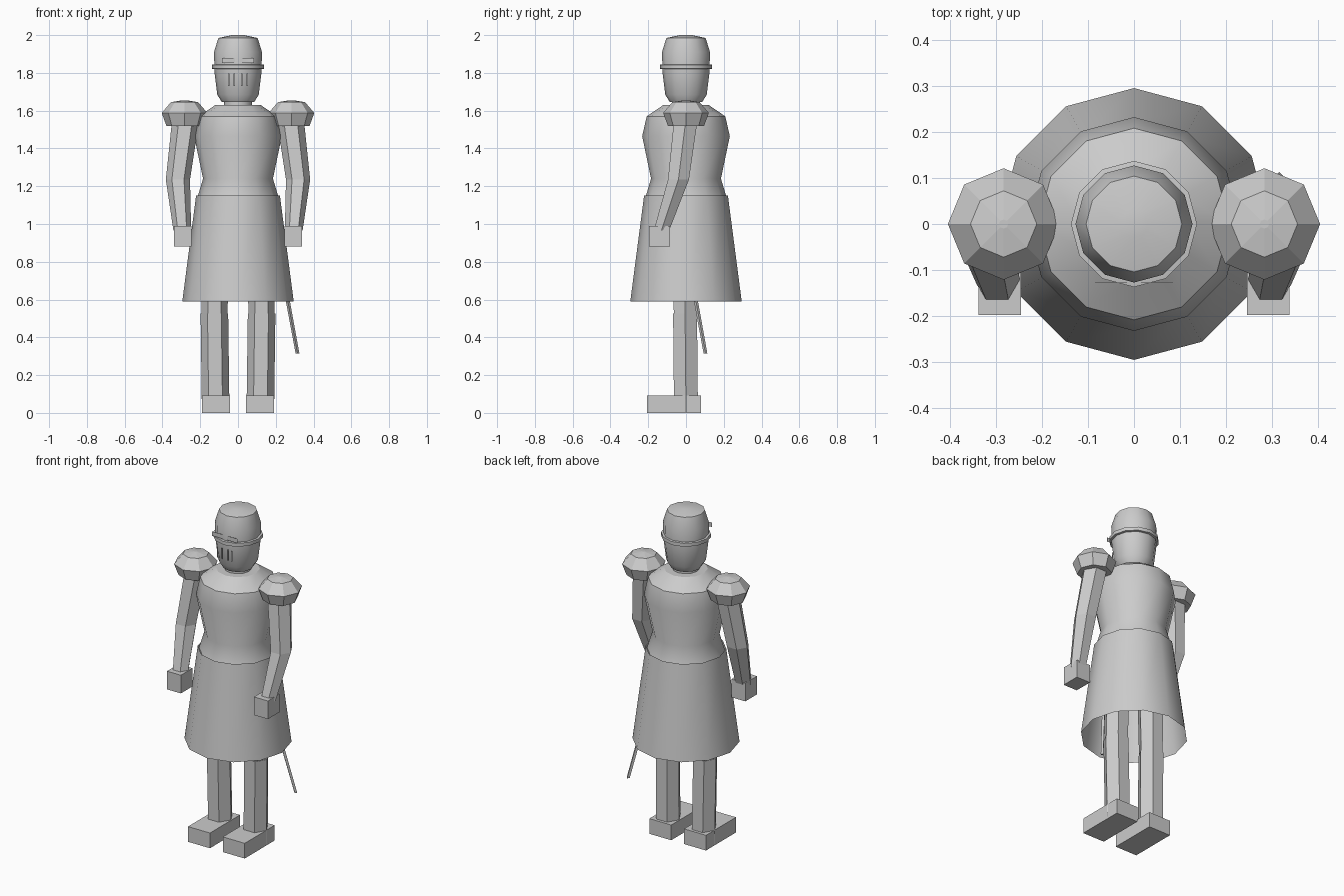
import bpy, bmesh, math
from mathutils import Vector

cube = bpy.data.objects.get("Cube")
if cube:
    bpy.data.objects.remove(cube, do_unlink=True)

steel = bpy.data.materials.new("plain_grey")
steel.use_nodes = True
GREY = (0.6, 0.6, 0.6, 1)
steel.diffuse_color = GREY
steel.node_tree.nodes["Principled BSDF"].inputs["Base Color"].default_value = GREY


def finish(name, bm, smooth=False):
    bmesh.ops.recalc_face_normals(bm, faces=bm.faces)
    mesh = bpy.data.meshes.new(name)
    bm.to_mesh(mesh)
    bm.free()
    mesh.materials.append(steel)
    obj = bpy.data.objects.new(name, mesh)
    bpy.context.collection.objects.link(obj)
    if smooth:
        bpy.ops.object.select_all(action='DESELECT')
        obj.select_set(True)
        bpy.context.view_layer.objects.active = obj
        bpy.ops.object.shade_smooth_by_angle(angle=math.radians(35))
    return obj


def loft(name, path, sides, capped=True, smooth=False):
    """Stack level rings; each path entry is (x, y, z, radius)."""
    bm = bmesh.new()
    rings = []
    for x, y, z, r in path:
        angles = [math.tau * i / sides for i in range(sides)]
        rings.append([bm.verts.new((x + r * math.cos(a), y + r * math.sin(a), z)) for a in angles])
    for low, high in zip(rings, rings[1:]):
        for i in range(sides):
            j = (i + 1) % sides
            bm.faces.new((low[i], low[j], high[j], high[i]))
    if capped:
        bm.faces.new(rings[0])
        bm.faces.new(rings[-1])
    return finish(name, bm, smooth)


def turned(name, profile, sides=12, x=0, **options):
    return loft(name, [(x, 0, z, r) for r, z in profile], sides, **options)


def box(name, low, high):
    bm = bmesh.new()
    bmesh.ops.create_cube(bm, size=1)
    low, high = Vector(low), Vector(high)
    for v in bm.verts:
        v.co = (low + high) / 2 + v.co * (high - low)
    return finish(name, bm)


def front_plate(name, x, z, width, height, y=-0.127):
    """Thin flat plate facing the front."""
    return box(name, (x - width / 2, y - 0.001, z - height / 2),
               (x + width / 2, y, z + height / 2))


# Body: torso, open skirt and neck
turned("torso", [(0.215, 1.14), (0.185, 1.24), (0.232, 1.465), (0.208, 1.57), (0.12, 1.63)], smooth=True)
turned("skirt", [(0.295, 0.59), (0.222, 1.15)], capped=False, smooth=True)
turned("neck", [(0.075, 1.62), (0.075, 1.66)], smooth=True)

# Head with helmet band
turned("head", [(0.085, 1.645), (0.11, 1.685), (0.124, 1.80), (0.127, 1.91),
                (0.104, 1.985), (0.03, 2.0)], smooth=True)
turned("helmet_band", [(0.128, 1.82), (0.137, 1.822), (0.137, 1.843), (0.128, 1.845)], smooth=True)

for side, s in (("left", 1), ("right", -1)):
    # Visor openings
    front_plate(side + "_eye_plate", s * 0.05, 1.865, 0.07, 0.026)
    for i, x in enumerate((0.02, 0.048)):
        front_plate(f"{side}_breath_slit_{i + 1}", s * x, 1.763, 0.008, 0.065)

    # Shoulder guard, arm and hand
    turned(side + "_shoulder_guard", [(0.096, 1.52), (0.121, 1.588), (0.072, 1.645), (0.01, 1.655)],
           sides=8, x=s * 0.283)
    loft(side + "_arm", [(s * 0.295, -0.13, 0.965, 0.047), (s * 0.318, -0.04, 1.235, 0.064),
                         (s * 0.276, 0, 1.56, 0.072)], 6)
    box(side + "_hand", (s * 0.245, -0.197, 0.88), (s * 0.338, -0.085, 0.99))

    # Leg and foot
    loft(side + "_lower_leg", [(s * 0.118, 0, 0.005, 0.073), (s * 0.125, -0.005, 0.525, 0.073)], 6)
    loft(side + "_upper_leg", [(s * 0.125, -0.005, 0.525, 0.069), (s * 0.115, 0, 1.12, 0.078)], 6)
    box(side + "_foot", (s * 0.043, -0.207, 0), (s * 0.19, 0.08, 0.092))

# Blade hanging beneath the skirt
loft("sword_blade", [(0.315, 0.103, 0.315, 0.01), (0.17, -0.04, 1.10, 0.012)], 4)
